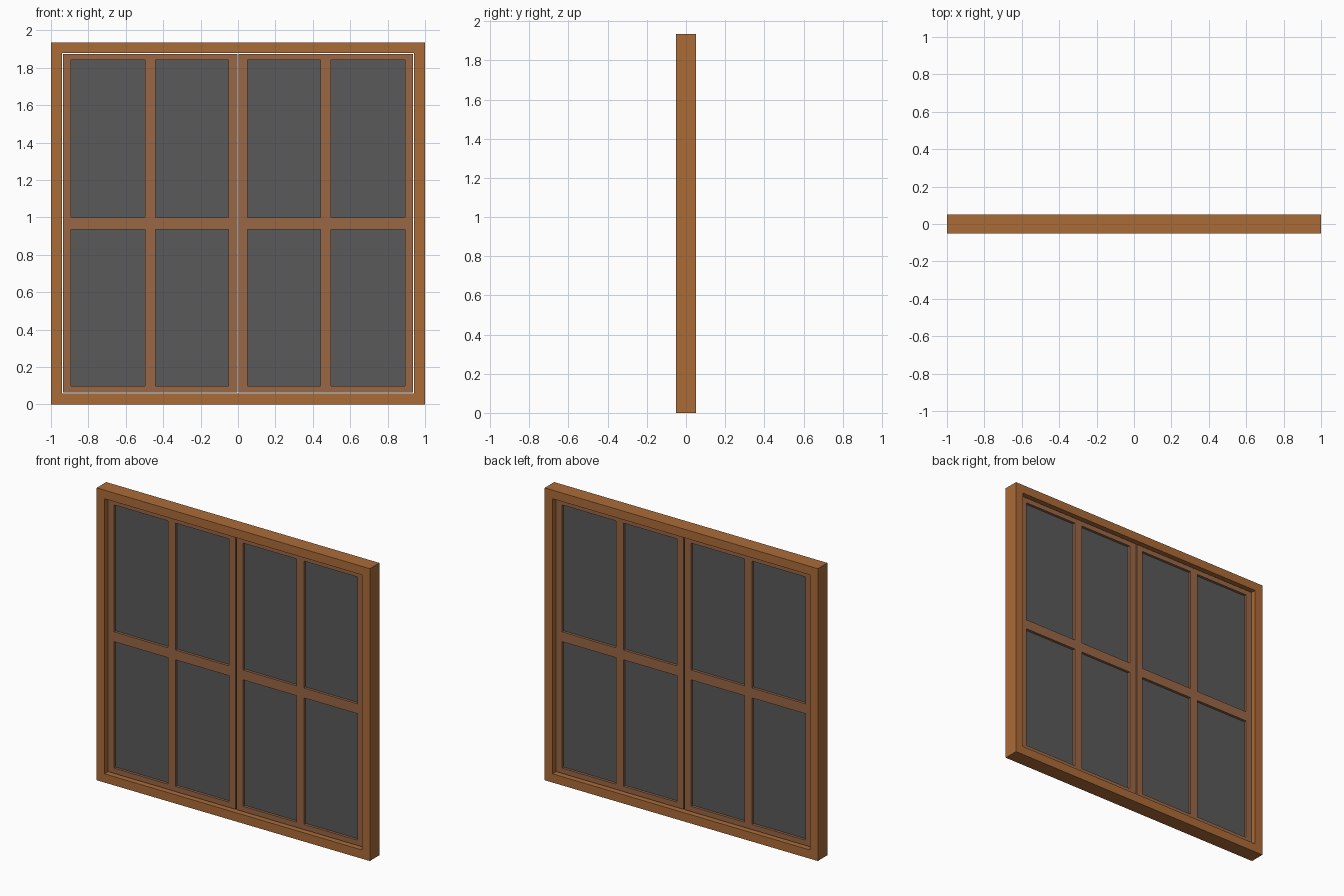
import bpy

if "Cube" in bpy.data.objects:
    bpy.data.objects.remove(bpy.data.objects["Cube"])


def material(name, color):
    mat = bpy.data.materials.new(name)
    mat.diffuse_color = (*color, 1)
    mat.use_nodes = True
    mat.node_tree.nodes["Principled BSDF"].inputs["Base Color"].default_value = mat.diffuse_color
    return mat


frame_wood = material("frame_wood", (0.41, 0.15, 0.04))
sash_wood = material("sash_wood", (0.32, 0.135, 0.06))
glass = material("dark_glass", (0.1, 0.1, 0.1))


def lattice(name, xs, zs, depth, mat):
    """Flat grid with every odd/odd cell left open, thickened about y = 0."""
    verts = [(x, 0, z) for z in zs for x in xs]
    n = len(xs)
    faces = [(j * n + i, j * n + i + 1, (j + 1) * n + i + 1, (j + 1) * n + i)
             for j in range(len(zs) - 1) for i in range(n - 1)
             if not (i % 2 and j % 2)]
    mesh = bpy.data.meshes.new(name)
    mesh.from_pydata(verts, [], faces)
    mesh.materials.append(mat)
    obj = bpy.data.objects.new(name, mesh)
    bpy.context.collection.objects.link(obj)
    mod = obj.modifiers.new("thickness", 'SOLIDIFY')
    mod.thickness = depth
    mod.offset = 0
    return obj


# Outer frame
lattice("outer_frame", [-1, -0.942, 0.942, 1], [0, 0.058, 1.878, 1.935], 0.1, frame_wood)

# Two sashes with a narrow gap all round, each holding four panes
sash_x = [0.004, 0.052, 0.442, 0.498, 0.892, 0.936]
sash_z = [0.063, 0.098, 0.935, 1.0, 1.84, 1.873]
for side, s in (("left", -1), ("right", 1)):
    xs = sorted(s * x for x in sash_x)
    lattice(side + "_sash", xs, sash_z, 0.044, sash_wood)
    for i in (1, 3):
        for row, j in (("lower", 1), ("upper", 3)):
            lattice(f"{side}_{row}_pane_{i // 2 + 1}", xs[i:i + 2], sash_z[j:j + 2], 0.01, glass)
